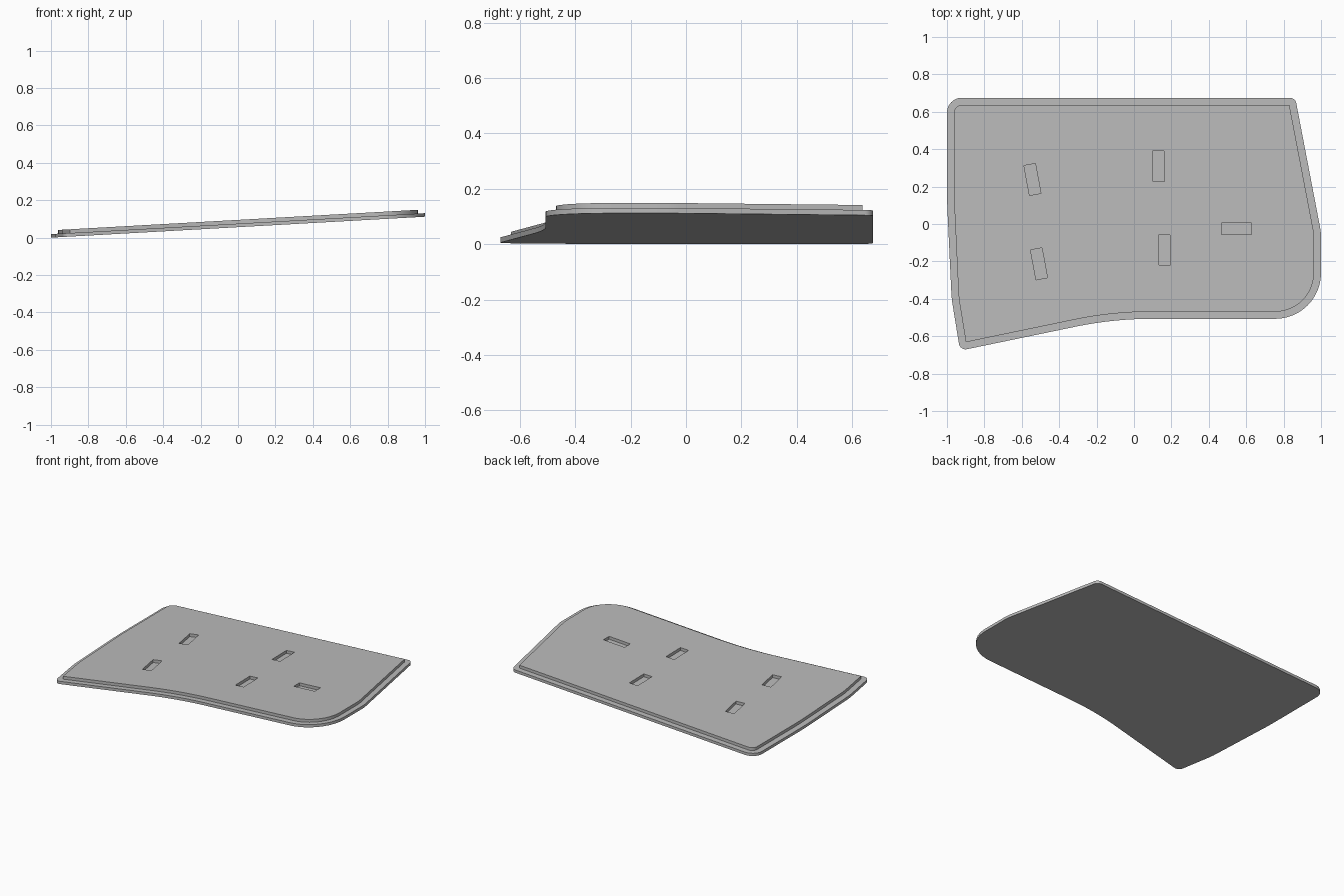
import bpy, bmesh
from math import radians, tan
from mathutils import Vector, Matrix

cube = bpy.data.objects.get("Cube")
if cube:
    bpy.data.objects.remove(cube, do_unlink=True)

SLOPE = 0.056      # the plate rises towards +x
RIM = 0.019        # rim thickness
TOP = 0.039        # full thickness
INSET = 0.038      # width of the ledge

# Outline corners, counter-clockwise: x, y, fillet radius
CORNERS = [(-0.93, -0.677, 0.036), (-0.11, -0.507, 2.0), (1, -0.507, 0.245),
           (1, -0.045, 0.3), (0.862, 0.675, 0.036), (-1, 0.675, 0.08),
           (-1, 0.13, 3.0), (-0.975, -0.4, 0.6)]

gray = bpy.data.materials.new("plain gray")
gray.use_nodes = True
color = (0.5, 0.5, 0.5, 1)
gray.diffuse_color = color
gray.node_tree.nodes["Principled BSDF"].inputs["Base Color"].default_value = color


def outline(inset, steps=12):
    """Filleted outline, offset inwards, with a fixed point count per corner."""
    points = []
    n = len(CORNERS)
    for i in range(n):
        prev, here, nxt = (Vector(CORNERS[j % n][:2]) for j in (i - 1, i, i + 1))
        a, b = (here - prev).normalized(), (nxt - here).normalized()
        turn = a.x * b.y - a.y * b.x
        na, nb = Vector((-a.y, a.x)), Vector((-b.y, b.x))
        corner = here + (na + nb) * inset / (1 + na.dot(nb))
        side = 1 if turn > 0 else -1
        radius = max(CORNERS[i][2] - side * inset, 0)
        angle = a.angle(b)
        start = corner - a * radius * tan(angle / 2)
        center = start + na * side * radius
        for k in range(steps + 1):
            spin = Matrix.Rotation(side * angle * k / steps, 2)
            points.append(center + spin @ (start - center))
    return points


def finish(bm, name):
    """Tilt the shape and turn it into an object."""
    for v in bm.verts:
        v.co.z += SLOPE * (v.co.x + 1)
    bmesh.ops.remove_doubles(bm, verts=bm.verts, dist=0.0005)
    bmesh.ops.recalc_face_normals(bm, faces=bm.faces)
    mesh = bpy.data.meshes.new(name)
    bm.to_mesh(mesh)
    bm.free()
    mesh.materials.append(gray)
    obj = bpy.data.objects.new(name, mesh)
    bpy.context.collection.objects.link(obj)
    return obj


# Stepped plate: underside, rim wall, ledge, raised wall, top
bm = bmesh.new()
rings = [[bm.verts.new((p.x, p.y, z)) for p in outline(d)]
         for d, z in ((0, 0), (0, RIM), (INSET, RIM), (INSET, TOP))]
for low, high in zip(rings, rings[1:]):
    for i in range(len(low)):
        j = (i + 1) % len(low)
        bm.faces.new((low[i], low[j], high[j], high[i]))
bm.faces.new(rings[0][::-1])
bm.faces.new(rings[-1])
plate = finish(bm, "stepped_plate")

# Slots cut down to the rim level: x, y, turn in degrees
bm = bmesh.new()
for x, y, turn in ((-0.543, 0.238, 10.5), (-0.508, -0.213, 10.5),
                   (0.131, 0.309, 1), (0.164, -0.139, 1), (0.548, -0.026, 90)):
    place = (Matrix.Translation((x, y, RIM + 0.05))
             @ Matrix.Rotation(radians(turn), 4, 'Z')
             @ Matrix.Diagonal((0.062, 0.162, 0.1, 1)))
    bmesh.ops.create_cube(bm, size=1, matrix=place)
cutter = finish(bm, "slot_cutter")
cutter.hide_render = True

cut = plate.modifiers.new("slots", 'BOOLEAN')
cut.operation = 'DIFFERENCE'
cut.solver = 'EXACT'
cut.object = cutter
bpy.ops.object.select_all(action='DESELECT')
plate.select_set(True)
bpy.context.view_layer.objects.active = plate
bpy.ops.object.modifier_apply(modifier=cut.name)
bpy.data.objects.remove(cutter, do_unlink=True)
bpy.ops.object.shade_smooth_by_angle(angle=radians(30))
